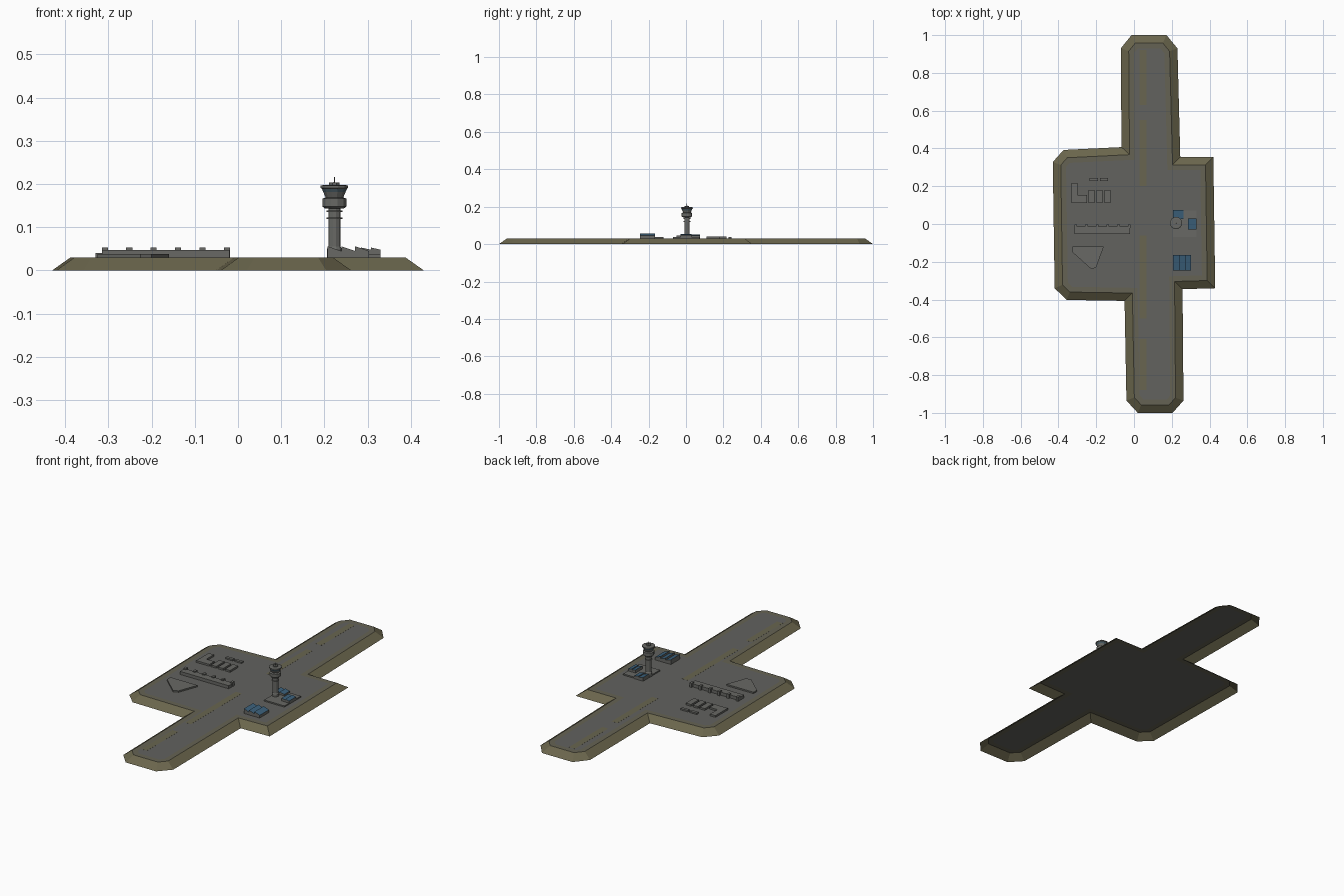
import bpy, bmesh, math
from mathutils import Vector

if "Cube" in bpy.data.objects:
    bpy.data.objects.remove(bpy.data.objects["Cube"])


def material(name, rgb):
    m = bpy.data.materials.new(name)
    m.diffuse_color = (*rgb, 1)
    m.use_nodes = True
    m.node_tree.nodes["Principled BSDF"].inputs["Base Color"].default_value = m.diffuse_color
    return m


TARMAC = material("tarmac grey", (0.122, 0.122, 0.113))
OLIVE = material("olive bank", (0.145, 0.132, 0.073))
VERGE = material("olive grey verge", (0.130, 0.124, 0.088))
MARK = material("faded yellow marking", (0.140, 0.130, 0.080))
CONCRETE = material("concrete", (0.138, 0.140, 0.129))
BLUE = material("blue roof", (0.045, 0.120, 0.200))
GLASS = material("blue grey glass", (0.065, 0.105, 0.125))
TOP = 0.03


def loft(name, rings, mats, rule, bottom=False):
    """Shell through rings of points, capped on top; rule(face, band) picks the material."""
    bm = bmesh.new()
    rings = [[bm.verts.new(p) for p in ring] for ring in rings]
    n = len(rings[0])
    for k, (a, b) in enumerate(zip(rings, rings[1:])):
        for i in range(n):
            j = (i + 1) % n
            f = bm.faces.new((a[i], a[j], b[j], b[i]))
            f.normal_update()
            f.material_index = rule(f, k)
    bm.faces.new(rings[-1])
    if bottom:
        bm.faces.new(rings[0][::-1])
        bmesh.ops.recalc_face_normals(bm, faces=bm.faces)
    me = bpy.data.meshes.new(name)
    bm.to_mesh(me)
    bm.free()
    for m in mats:
        me.materials.append(m)
    ob = bpy.data.objects.new(name, me)
    bpy.context.collection.objects.link(ob)
    return ob


def prism(name, pts, z0, z1, mat):
    """Vertical prism over a counter-clockwise outline, open where it meets the ground."""
    return loft(name, [[(x, y, z) for x, y in pts] for z in (z0, z1)], [mat], lambda f, k: 0)


def box(name, x0, x1, y0, y1, z0, z1, mat):
    return prism(name, [(x0, y0), (x1, y0), (x1, y1), (x0, y1)], z0, z1, mat)


def lathe(name, profile, cx, cy, sides, mats=(CONCRETE,), glass_band=-1, bottom=True):
    """Turned solid from (radius, z) points."""
    angles = [2 * math.pi * (i + .5) / sides for i in range(sides)]
    rings = [[(cx + r * math.cos(a), cy + r * math.sin(a), z) for a in angles] for r, z in profile]
    return loft(name, rings, mats, lambda f, k: int(k == glass_band), bottom)


def offset(pts, d):
    """Move a counter-clockwise outline inward by d with mitred corners."""
    out = []
    for i, p in enumerate(pts):
        a, b, c = Vector(pts[i - 1]), Vector(p), Vector(pts[(i + 1) % len(pts)])
        e, g = (b - a).normalized(), (c - b).normalized()
        n, m = Vector((-e.y, e.x)), Vector((-g.y, g.x))
        out.append(b + (n + m) * d / (1 + n.dot(m)))
    return out


def sawtooth_building(name, x0, x1, y0, y1, wall, high, teeth):
    """Concrete walls under a row of blue roofs that slope down to the right."""
    box(name + "_walls", x0, x1, y0, y1, TOP, wall, CONCRETE)
    w = (x1 - x0) / teeth
    for i in range(teeth):
        a, b = x0 + i * w, x0 + (i + 1) * w
        prof = [(a, wall), (b, wall), (b, wall + .003), (a, high)]
        loft(f"{name}_roof_{i}", [[(x, y, z) for x, z in prof] for y in (y0, y1)],
             [CONCRETE, BLUE], lambda f, k: int(abs(f.normal.z) > .5), True)


# Airfield platform, hollow underneath: sloped olive bank, verge band, tarmac top
outline = [(-.013, 1), (-.07, .93), (-.066, .407), (-.373, .392), (-.43, .328),
           (-.42, -.34), (-.357, -.402), (-.05, -.407), (-.04, -.935), (.02, -1),
           (.204, -1), (.262, -.935), (.257, -.345), (.43, -.34), (.42, .355),
           (.245, .355), (.23, .93), (.172, 1)]
levels = [(0, 0), (.042, TOP), (.07, TOP)]
loft("airfield_platform", [[(x, y, z) for x, y in offset(outline, d)] for d, z in levels],
     [TARMAC, OLIVE, VERGE], lambda f, k: k + 1)

# Worn runway centre dashes
for i, (y0, y1) in enumerate([(.63, .92), (.2, .55), (-.5, -.06), (-.88, -.61)]):
    box(f"runway_dash_{i}", .03, .065, y0, y1, TOP, TOP + .0004, MARK)

# Long terminal wall with a row of posts along its back
box("long_terminal", -.315, -.02, -.052, -.012, TOP, .047, CONCRETE)
for i in range(6):
    x = -.308 + i * .0565
    box(f"terminal_post_{i}", x - .007, x + .007, -.022, -.002, TOP, .053, CONCRETE)

# Low triangular shelter
prism("triangular_shelter", [(-.325, -.15), (-.225, -.24), (-.2, -.228),
                             (-.16, -.12), (-.325, -.12)], TOP, .038, CONCRETE)

# Storage yard buildings
prism("l_shaped_store", [(-.33, .11), (-.25, .11), (-.25, .153), (-.298, .153),
                         (-.298, .217), (-.33, .217)], TOP, .04, CONCRETE)
for i in range(3):
    x = -.24 + i * .042
    box(f"store_block_{i}", x, x + .031, .11, .18, TOP, .04, CONCRETE)
for i in range(2):
    x = -.235 + i * .054
    box(f"small_shed_{i}", x, x + .044, .227, .243, TOP, .038, CONCRETE)

# Hangar and the two tower-side halls
sawtooth_building("hangar", .207, .303, -.245, -.165, .042, .056, 3)
sawtooth_building("back_hall", .207, .262, .026, .075, .042, .051, 2)
sawtooth_building("side_hall", .285, .33, -.03, .03, .045, .053, 2)
box("tower_foundation", .207, .33, -.07, .072, TOP, .037, CONCRETE)

# Control tower
cx, cy = .223, .005
lathe("tower_shaft", [(.018, TOP), (.018, .05), (.0145, .055), (.0145, .147)], cx, cy, 12, bottom=False)
for i, z in enumerate((.121, .137)):
    lathe(f"tower_ring_{i}", [(.019, z - .0015), (.019, z + .0015)], cx, cy, 12)
lathe("tower_gallery", [(.022, .143), (.029, .148), (.029, .166), (.021, .169)], cx, cy, 12)
lathe("control_cab", [(.020, .166), (.0265, .181), (.030, .189), (.033, .191), (.033, .196), (.026, .198)],
      cx, cy, 12, [CONCRETE, GLASS], 1)
lathe("cab_roof_unit", [(.013, .196), (.013, .204)], cx, cy, 8)
lathe("antenna", [(.002, .203), (.001, .216)], cx, cy, 6)
